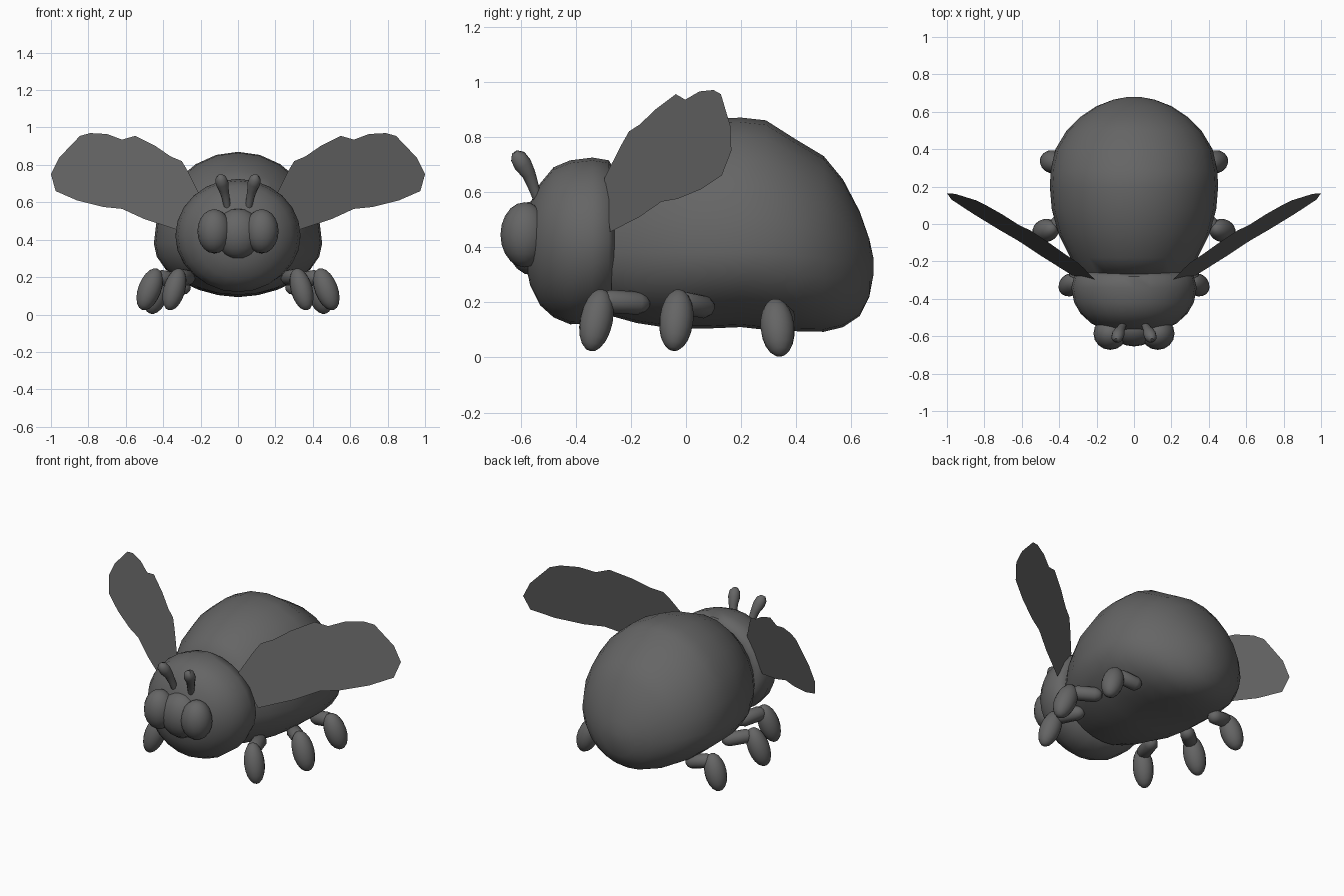
import bpy, bmesh, math
from mathutils import Vector

if "Cube" in bpy.data.objects:
    bpy.data.objects.remove(bpy.data.objects["Cube"])

charcoal = bpy.data.materials.new("charcoal")
charcoal.diffuse_color = (0.13, 0.13, 0.13, 1)
charcoal.use_nodes = True
charcoal.node_tree.nodes["Principled BSDF"].inputs["Base Color"].default_value = charcoal.diffuse_color


def finish(name, bm, smooth=True):
    bmesh.ops.recalc_face_normals(bm, faces=bm.faces)
    me = bpy.data.meshes.new(name)
    bm.to_mesh(me)
    bm.free()
    me.materials.append(charcoal)
    ob = bpy.data.objects.new(name, me)
    bpy.context.collection.objects.link(ob)
    if smooth:
        bpy.ops.object.select_all(action='DESELECT')
        ob.select_set(True)
        bpy.context.view_layer.objects.active = ob
        bpy.ops.object.shade_smooth_by_angle(angle=math.radians(50))
    return ob


def loft(name, rings, n=24):
    """Rings along y: (y, half width, bottom z, widest z, top z)."""
    bm = bmesh.new()
    loops = []
    for y, w, zb, zc, zt in rings:
        loop = []
        for i in range(n):
            a = 2 * math.pi * i / n
            s = math.sin(a)
            h = zt - zc if s > 0 else zc - zb
            loop.append(bm.verts.new((w * math.cos(a), y, zc + h * s)))
        loops.append(loop)
    for p, q in zip(loops, loops[1:]):
        for i in range(n):
            j = (i + 1) % n
            bm.faces.new((p[i], p[j], q[j], q[i]))
    bm.faces.new(loops[0])
    bm.faces.new(loops[-1])
    return finish(name, bm)


def ellipsoid(name, centre, radii, axis=(0, 0, 1), seg=16):
    """Ellipsoid whose z radius points along the given axis."""
    bm = bmesh.new()
    bmesh.ops.create_uvsphere(bm, u_segments=seg, v_segments=10, radius=1)
    rot = Vector((0, 0, 1)).rotation_difference(Vector(axis))
    for v in bm.verts:
        v.co = rot @ Vector([c * r for c, r in zip(v.co, radii)]) + Vector(centre)
    return finish(name, bm)


def tube(name, points, radii, n=10):
    """Round tube through points with a radius at each one."""
    bm = bmesh.new()
    pts = [Vector(p) for p in points]
    loops = []
    for i, p in enumerate(pts):
        d = pts[min(i + 1, len(pts) - 1)] - pts[max(i - 1, 0)]
        rot = Vector((0, 0, 1)).rotation_difference(d)
        loops.append([bm.verts.new(p + rot @ Vector((
            radii[i] * math.cos(2 * math.pi * k / n),
            radii[i] * math.sin(2 * math.pi * k / n), 0))) for k in range(n)])
    for a, b in zip(loops, loops[1:]):
        for k in range(n):
            bm.faces.new((a[k], a[(k + 1) % n], b[(k + 1) % n], b[k]))
    bm.faces.new(loops[0])
    bm.faces.new(loops[-1])
    return finish(name, bm)


# Abdomen with a flat front
loft("abdomen", [
    (-0.27, 0.28, 0.15, 0.38, 0.69), (-0.18, 0.34, 0.125, 0.38, 0.77),
    (-0.05, 0.405, 0.105, 0.38, 0.83), (0.08, 0.44, 0.105, 0.38, 0.865),
    (0.20, 0.45, 0.11, 0.38, 0.87), (0.29, 0.445, 0.10, 0.38, 0.86),
    (0.40, 0.42, 0.095, 0.37, 0.79), (0.50, 0.36, 0.093, 0.36, 0.73),
    (0.57, 0.29, 0.11, 0.35, 0.645), (0.63, 0.20, 0.15, 0.34, 0.53),
    (0.665, 0.11, 0.22, 0.33, 0.43), (0.68, 0.03, 0.30, 0.33, 0.36)])

# Thorax
loft("thorax", [
    (-0.58, 0.08, 0.33, 0.42, 0.50), (-0.565, 0.16, 0.26, 0.42, 0.56),
    (-0.53, 0.23, 0.19, 0.42, 0.63), (-0.48, 0.285, 0.145, 0.42, 0.69),
    (-0.42, 0.32, 0.12, 0.42, 0.715), (-0.34, 0.335, 0.125, 0.42, 0.725),
    (-0.28, 0.32, 0.16, 0.42, 0.715), (-0.26, 0.29, 0.20, 0.42, 0.68)])

# Head
ellipsoid("head", (0, -0.555, 0.432), (0.125, 0.10, 0.135))

# Wing outline as (x, z); the wing plane gives y
outline = [(0.21, 0.65), (0.27, 0.77), (0.30, 0.82), (0.36, 0.845), (0.44, 0.90),
           (0.55, 0.955), (0.62, 0.935), (0.70, 0.965), (0.79, 0.97),
           (0.845, 0.955), (0.955, 0.84), (1.0, 0.75), (0.975, 0.66),
           (0.86, 0.61), (0.72, 0.575), (0.62, 0.565), (0.50, 0.51), (0.33, 0.455)]

# Legs: foot centre, foot direction, foot radii, hip, knee
legs = {
    "front": ((0.34, -0.325, 0.135), (0.28, -0.2, -1), (0.06, 0.058, 0.118),
              (0.26, -0.15, 0.195), (0.315, -0.30, 0.205)),
    "middle": ((0.472, -0.035, 0.135), (0.38, -0.1, -1), (0.062, 0.062, 0.118),
               (0.32, 0.08, 0.18), (0.43, -0.02, 0.20)),
    "rear": ((0.435, 0.332, 0.108), (0.35, 0.1, -1), (0.062, 0.062, 0.11),
             (0.27, 0.36, 0.14), (0.40, 0.33, 0.17)),
}

for side, s in (("right", 1), ("left", -1)):
    def flip(p):
        return (s * p[0], p[1], p[2])

    # Eye
    ellipsoid(side + "_eye", flip((0.127, -0.585, 0.445)), (0.09, 0.088, 0.118))

    # Antenna with a club tip
    tube(side + "_antenna",
         [flip(p) for p in ((0.05, -0.52, 0.53), (0.063, -0.55, 0.61), (0.075, -0.57, 0.665),
                            (0.085, -0.592, 0.70), (0.092, -0.61, 0.728), (0.095, -0.622, 0.744))],
         [0.018, 0.02, 0.026, 0.034, 0.03, 0.012])

    # Wing sheet
    bm = bmesh.new()
    bm.faces.new([bm.verts.new((s * x, 0.554 * x + 0.233 * z - 0.564, z)) for x, z in outline])
    finish(side + "_wing", bm, smooth=False)

    # Legs
    for name, (foot, axis, radii, hip, knee) in legs.items():
        ellipsoid(f"{side}_{name}_foot", flip(foot), radii, flip(axis))
        h, k = Vector(flip(hip)), Vector(flip(knee))
        steps = (-0.1, 0.0, 0.15, 0.85, 1.0, 1.1)
        tube(f"{side}_{name}_upper_leg", [h.lerp(k, t) for t in steps],
             [0.015, 0.032, 0.042, 0.042, 0.032, 0.015])
